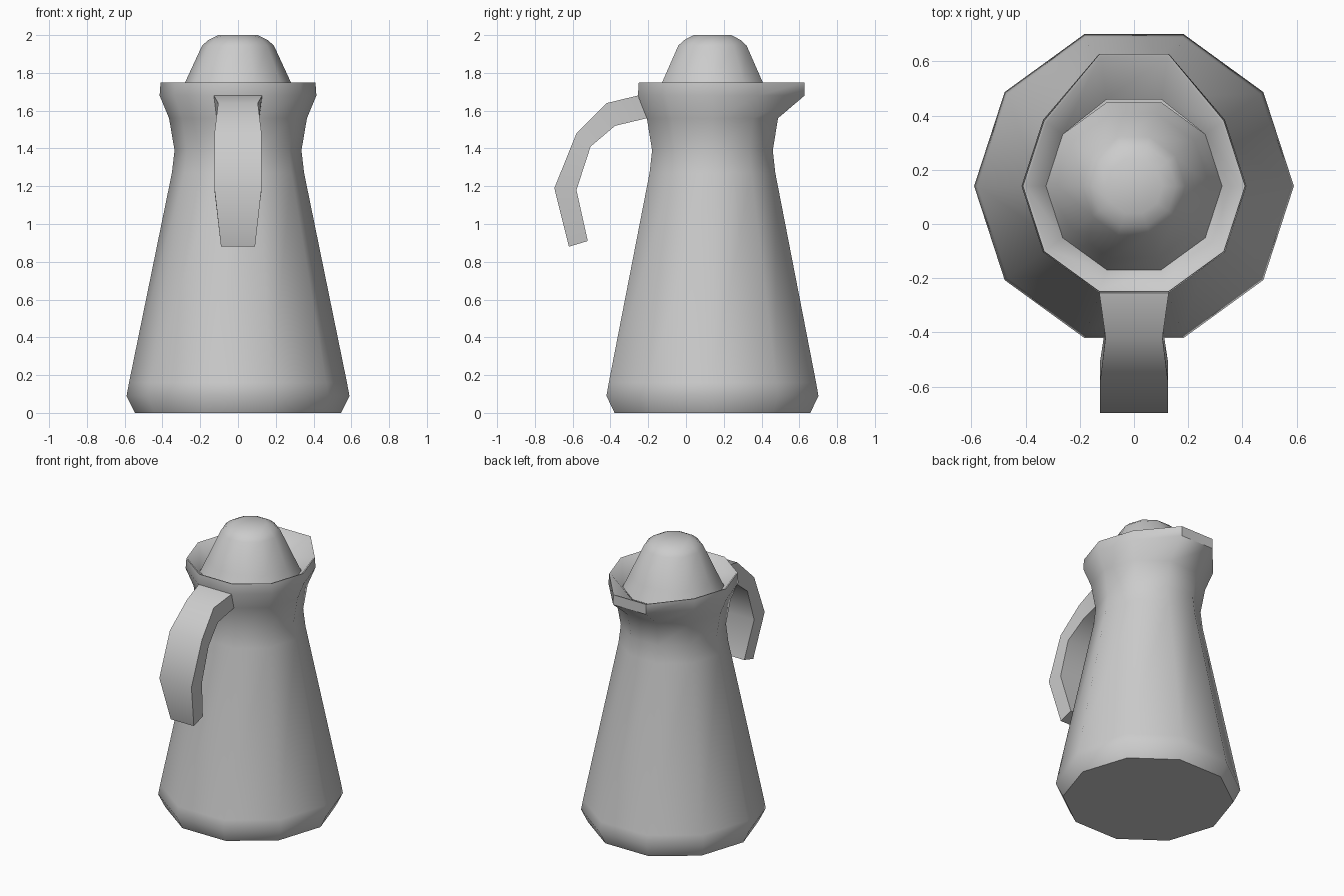
import bpy, math

if "Cube" in bpy.data.objects:
    bpy.data.objects.remove(bpy.data.objects["Cube"])

SIDES, CY = 10, 0.14


def make(name, rings, closed_ends):
    """Skin a list of equal-length vertex rings into one object."""
    n = len(rings[0])
    verts = [v for r in rings for v in r]
    faces = [(i * n + j, i * n + (j + 1) % n, (i + 1) * n + (j + 1) % n, (i + 1) * n + j)
             for i in range(len(rings) - 1) for j in range(n)]
    if closed_ends[0]:
        faces.append(tuple(reversed(range(n))))
    if closed_ends[1]:
        faces.append(tuple(range(len(verts) - n, len(verts))))
    mesh = bpy.data.meshes.new(name)
    mesh.from_pydata(verts, [], faces)
    mesh.update()
    ob = bpy.data.objects.new(name, mesh)
    bpy.context.collection.objects.link(ob)
    bpy.ops.object.select_all(action='DESELECT')
    ob.select_set(True)
    bpy.context.view_layer.objects.active = ob
    bpy.ops.object.shade_smooth_by_angle(angle=math.radians(42))
    return ob


def ring(r, z, spout_y=None):
    """Ten-sided ring; spout_y pulls the two rear corners out into a lip."""
    pts = []
    for k in range(SIDES):
        a = math.tau * k / SIDES
        y = CY + r * math.sin(a)
        if spout_y and k in (2, 3):
            y = spout_y
        pts.append((r * math.cos(a), y, z))
    return pts


# Body: tapered shell, flared neck with pouring lip, and sloping inner rim
body = [(0.545, 0), (0.59, 0.09), (0.577, 0.16), (0.35, 1.27), (0.336, 1.39),
        (0.365, 1.56), (0.415, 1.68, 0.628), (0.41, 1.75, 0.628),
        (0.40, 1.748, 0.618), (0.325, 1.66, 0.46)]
make("jug_body", [ring(*p) for p in body], (True, False))

# Lid: rounded ten-sided dome seated inside the rim
lid = [(0.325, 1.655), (0.28, 1.75), (0.19, 1.945), (0.155, 1.975), (0.105, 2.0)]
make("lid", [ring(*p) for p in lid], (False, True))

# Handle: (outer y, z, inner y, z, outer half width, inner half width)
handle = [(-0.255, 1.68, -0.207, 1.56, 0.128, 0.113),
          (-0.42, 1.64, -0.375, 1.52, 0.105, 0.105),
          (-0.58, 1.48, -0.505, 1.41, 0.125, 0.125),
          (-0.697, 1.19, -0.58, 1.18, 0.125, 0.125),
          (-0.62, 0.88, -0.52, 0.91, 0.09, 0.09)]
make("handle", [[(-w, oy, oz), (w, oy, oz), (v, iy, iz), (-v, iy, iz)]
                for oy, oz, iy, iz, w, v in handle], (False, True))
for f in bpy.data.objects["handle"].data.polygons:
    assert f.area > 0
bpy.data.objects["handle"].data.flip_normals()
